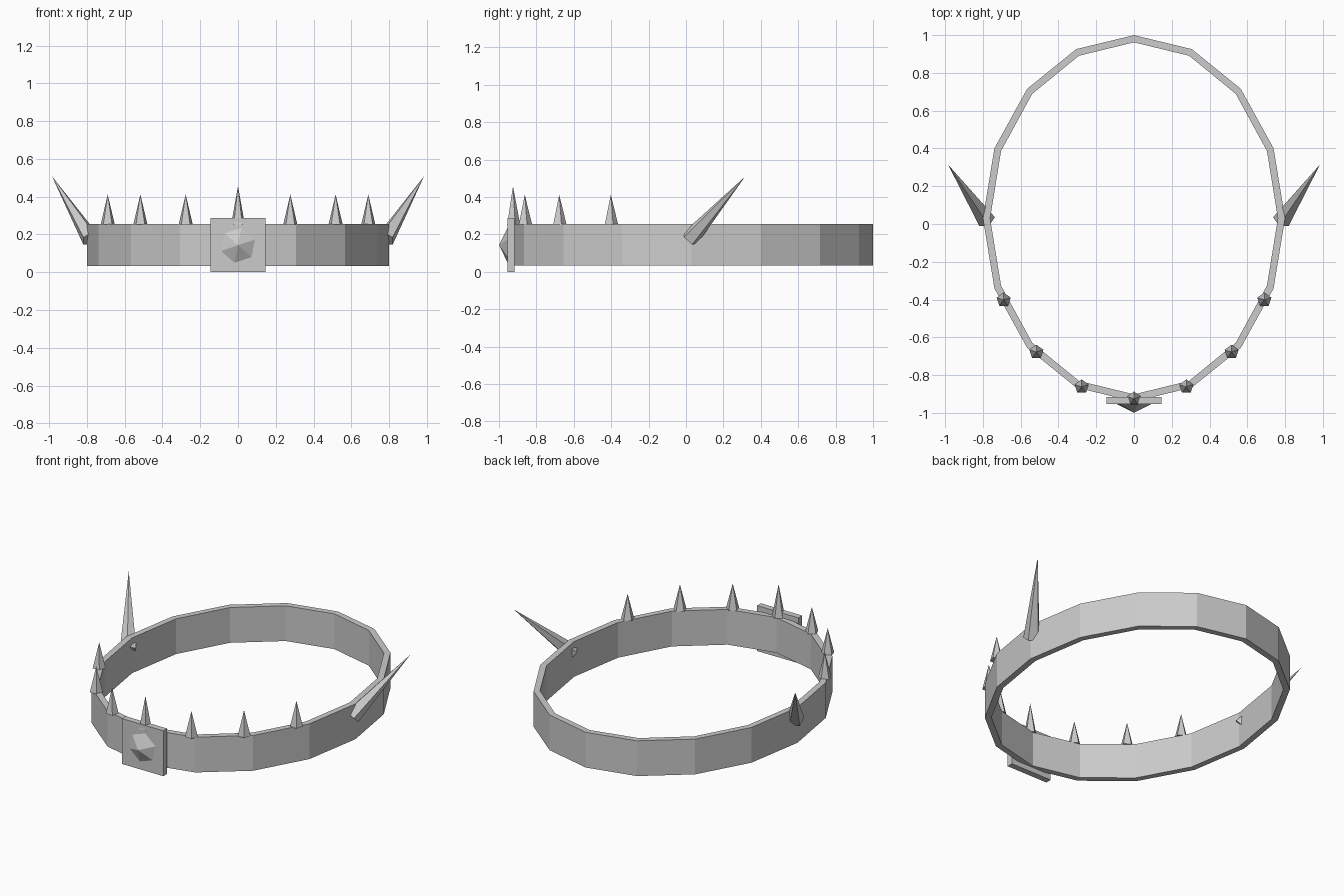
import bpy, bmesh, math
from mathutils import Vector, Matrix

if "Cube" in bpy.data.objects:
    bpy.data.objects.remove(bpy.data.objects["Cube"])


def finish(bm, name):
    bmesh.ops.recalc_face_normals(bm, faces=bm.faces)
    me = bpy.data.meshes.new(name)
    bm.to_mesh(me)
    bm.free()
    ob = bpy.data.objects.new(name, me)
    bpy.context.collection.objects.link(ob)
    return ob


def cone(name, base, tip, radius, sides, toward, mirror=False):
    """Pointed cone from base to tip, one base corner turned toward a direction."""
    base, tip, toward = Vector(base), Vector(tip), Vector(toward)
    z = (tip - base).normalized()
    y = (toward - z * toward.dot(z)).normalized()
    x = y.cross(z)
    rot = Matrix((x, y, z)).transposed().to_4x4()
    length = (tip - base).length
    bm = bmesh.new()
    bmesh.ops.create_cone(bm, cap_ends=True, segments=sides, radius1=radius,
                          radius2=0, depth=length,
                          matrix=Matrix.Translation((base + tip) / 2) @ rot)
    bmesh.ops.remove_doubles(bm, verts=bm.verts, dist=1e-5)
    ob = finish(bm, name)
    if mirror:
        mod = ob.modifiers.new("mirror", 'MIRROR')
        mod.use_mirror_merge = False
        mirror_centre = bpy.data.objects.get("mirror_centre")
        if mirror_centre:
            mod.mirror_object = mirror_centre
    return ob


# Oval headband: 16-sided hollow strip
N, CY = 16, 0.03
bm = bmesh.new()
rings = []
for rx, ry, z in ((0.80, 0.97, 0.033), (0.80, 0.97, 0.256),
                  (0.762, 0.932, 0.256), (0.762, 0.932, 0.033)):
    rings.append([bm.verts.new((rx * math.sin(2 * math.pi * i / N),
                                CY + ry * math.cos(2 * math.pi * i / N), z))
                  for i in range(N)])
for k in range(4):
    a, b = rings[k], rings[(k + 1) % 4]
    for i in range(N):
        j = (i + 1) % N
        bm.faces.new((a[i], a[j], b[j], b[i]))
finish(bm, "headband")

# Front plate
bm = bmesh.new()
bmesh.ops.create_cube(bm, size=1, matrix=Matrix.Translation((0, -0.935, 0.1435))
                      @ Matrix.Diagonal((0.29, 0.038, 0.287, 1)))
finish(bm, "front_plate")

# Faceted stud on the plate
cone("plate_stud", (0, -0.953, 0.143), (0, -1.0, 0.143), 0.097, 6, (0.2, 0, 1))

# Upright spikes along the front rim
cone("centre_spike", (0, -0.925, 0.254), (0, -0.925, 0.457), 0.038, 5, (0, 1, 0))
for i, (x, y) in enumerate(((0.277, -0.862), (0.517, -0.678), (0.69, -0.402))):
    cone(f"rim_spike_{i + 1}", (x, y, 0.254), (x, y, 0.412), 0.039, 5, (0, 1, 0), True)

# Large swept horns at the sides
cone("side_horn", (0.782, 0.022, 0.178), (0.985, 0.315, 0.508), 0.05, 5, (-1, 0, 0), True)
